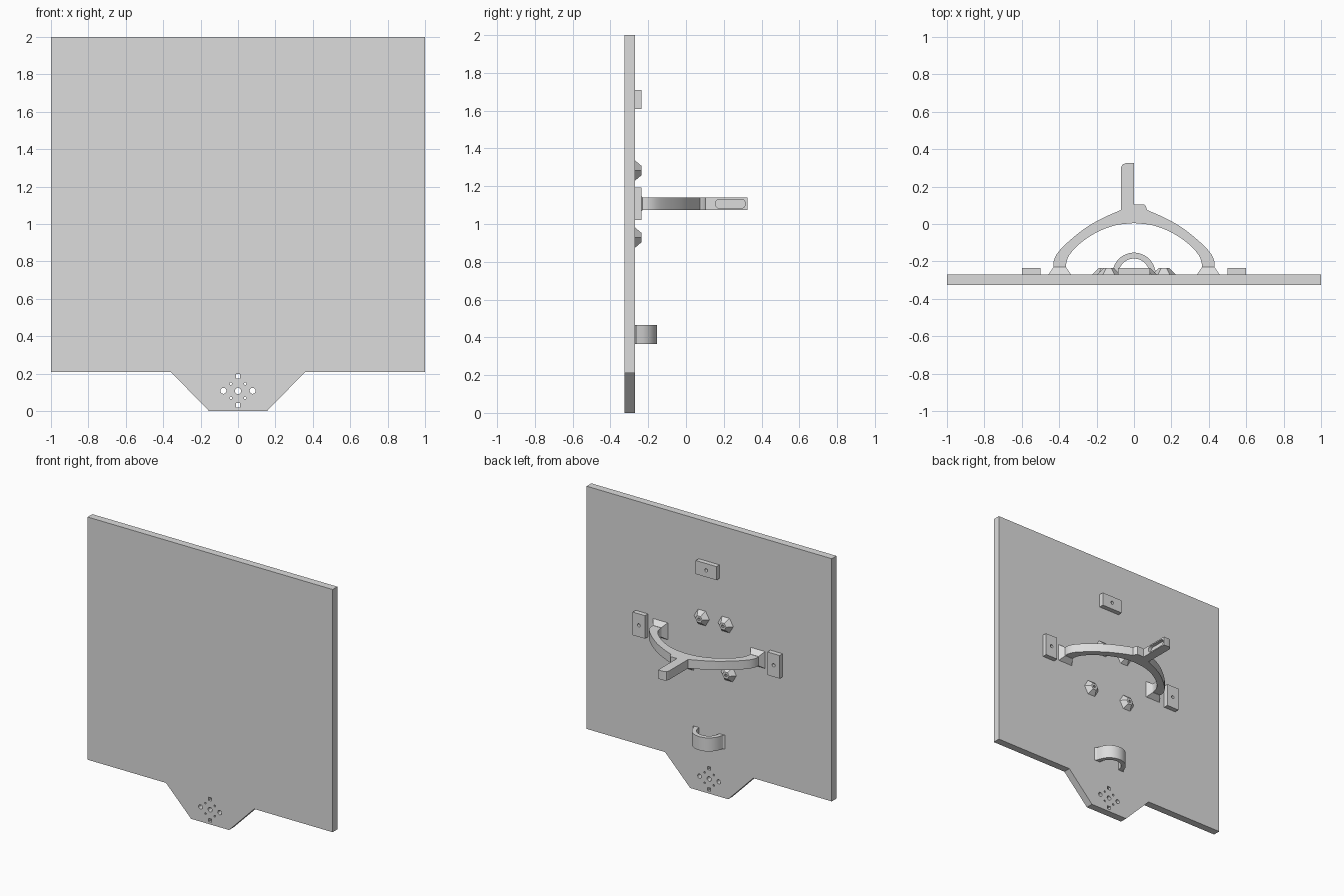
import bpy, bmesh, math
from mathutils import Vector

if "Cube" in bpy.data.objects:
    bpy.data.objects.remove(bpy.data.objects["Cube"], do_unlink=True)

grey = bpy.data.materials.new("light grey")
grey.use_nodes = True
GREY = (0.72, 0.72, 0.72, 1)
grey.diffuse_color = GREY
grey.node_tree.nodes["Principled BSDF"].inputs["Base Color"].default_value = GREY

FRONT, BACK = -0.325, -0.27      # plate faces
PAD = -0.235                     # height of the pads and bosses
ARM_Z = 1.107


def add_prism(bm, pts, axis, lo, hi, scale=1.0, centre=(0, 0)):
    """Extrude a 2D outline along an axis; scale tapers the far end."""
    def place(p, h, s):
        u = centre[0] + (p[0] - centre[0]) * s
        v = centre[1] + (p[1] - centre[1]) * s
        return {"x": (h, u, v), "y": (u, h, v), "z": (u, v, h)}[axis]
    a = [bm.verts.new(place(p, lo, 1)) for p in pts]
    b = [bm.verts.new(place(p, hi, scale)) for p in pts]
    n = len(pts)
    faces = [bm.faces.new(a), bm.faces.new(b)]
    faces += [bm.faces.new((a[i], a[(i + 1) % n], b[(i + 1) % n], b[i])) for i in range(n)]
    bmesh.ops.recalc_face_normals(bm, faces=faces)


def finish(name, bm, smooth=False):
    mesh = bpy.data.meshes.new(name)
    bm.to_mesh(mesh)
    bm.free()
    mesh.materials.append(grey)
    ob = bpy.data.objects.new(name, mesh)
    bpy.context.collection.objects.link(ob)
    if smooth:
        shade(ob)
    return ob


def shade(ob):
    bpy.ops.object.select_all(action="DESELECT")
    ob.select_set(True)
    bpy.context.view_layer.objects.active = ob
    bpy.ops.object.shade_smooth_by_angle(angle=math.radians(32))


def prism(name, pts, axis, lo, hi, smooth=False, **kw):
    bm = bmesh.new()
    add_prism(bm, pts, axis, lo, hi, **kw)
    return finish(name, bm, smooth)


def cut(ob, bm):
    """Subtract the solids in bm from ob."""
    cutter = finish("cutter", bm)
    cutter.hide_render = True
    mod = ob.modifiers.new("cut", "BOOLEAN")
    mod.operation, mod.solver, mod.object = "DIFFERENCE", "EXACT", cutter
    dg = bpy.context.evaluated_depsgraph_get()
    mesh = bpy.data.meshes.new_from_object(ob.evaluated_get(dg))
    ob.modifiers.clear()
    ob.data = mesh
    bpy.data.objects.remove(cutter, do_unlink=True)


def ring(cx, cy, r, n=16, turn=0.0):
    return [(cx + r * math.cos(turn + math.tau * i / n),
             cy + r * math.sin(turn + math.tau * i / n)) for i in range(n)]


def rect(cx, cy, w, h):
    return [(cx - w / 2, cy - h / 2), (cx + w / 2, cy - h / 2),
            (cx + w / 2, cy + h / 2), (cx - w / 2, cy + h / 2)]


def curve(pts, steps=5):
    """Smooth curve through the points."""
    p = [Vector(q) for q in pts]
    p = [2 * p[0] - p[1]] + p + [2 * p[-1] - p[-2]]
    out = []
    for i in range(1, len(p) - 2):
        a, b, c, d = p[i - 1:i + 3]
        for k in range(steps):
            t = k / steps
            q = 0.5 * (2 * b + (c - a) * t + (2 * a - 5 * b + 4 * c - d) * t * t
                       + (3 * b - a - 3 * c + d) * t ** 3)
            out.append(tuple(q))
    return out + [tuple(p[-2])]


def flip(pts):
    return [(-x, y) for x, y in reversed(pts)]


# Main plate with the tapered tab at the bottom
half = [(0.155, 0), (0.36, 0.21), (1, 0.21), (1, 2)]
plate = prism("plate", half + flip(half), "y", FRONT, BACK)

# Holes through the tab: a cross of large ones, small ones between
bm = bmesh.new()
TAB_Z = 0.108
holes = [ring(0, TAB_Z, 0.017)]
for s in (-1, 1):
    holes.append(ring(s * 0.078, TAB_Z, 0.016))
    holes.append(rect(0, TAB_Z + s * 0.078, 0.024, 0.024))
    for t in (-1, 1):
        holes.append(ring(s * 0.038, TAB_Z + t * 0.038, 0.007, 8))
for h in holes:
    add_prism(bm, h, "y", FRONT - 0.05, BACK + 0.05)
cut(plate, bm)

# Three pads with screw holes around the circle
for name, x, z, w, h in (("left_pad", 0.55, ARM_Z, 0.1, 0.17),
                         ("right_pad", -0.55, ARM_Z, 0.1, 0.17),
                         ("top_pad", 0, 1.66, 0.17, 0.1)):
    pad = prism(name, rect(x, z, w, h), "y", BACK, PAD)
    bm = bmesh.new()
    add_prism(bm, ring(x, z, 0.012), "y", BACK + 0.003, PAD + 0.05)
    cut(pad, bm)

# Four tapered six-sided bosses
for i, (x, z) in enumerate(((0.06, 1.283), (-0.135, 1.283), (0.16, 0.928), (-0.16, 0.928))):
    boss = prism(f"boss_{i + 1}", ring(x, z, 0.062, 6), "y", BACK, PAD,
                 scale=0.45, centre=(x, z))
    bm = bmesh.new()
    add_prism(bm, ring(x, z, 0.01, 10), "y", PAD - 0.02, PAD + 0.05)
    cut(boss, bm)

# Arched handle with its post
outer = curve([(0.455, BACK), (0.432, -0.245), (0.43, -0.2), (0.405, -0.15),
               (0.34, -0.085), (0.25, -0.015), (0.16, 0.035), (0.07, 0.075)])
inner = curve([(0, 0.005), (0.1, -0.007), (0.2, -0.045), (0.29, -0.105),
               (0.345, -0.165), (0.362, -0.21), (0.36, -0.245), (0.35, BACK)])
post = [(0.062, 0.098), (0.055, 0.105), (0, 0.105), (0, 0.325), (-0.045, 0.325),
        (-0.062, 0.318), (-0.07, 0.3)]
handle = prism("handle", outer + post + flip(outer) + flip(inner)[:-1] + inner,
               "z", 1.075, 1.14)
bm = bmesh.new()
slot = [(y + math.copysign(0.056, y - 0.235) if abs(y - 0.235) > 1e-6 else y, z)
        for y, z in ring(0.235, ARM_Z, 0.024, 20, 0.01)]
add_prism(bm, slot, "x", -0.025, 0.03)
cut(handle, bm)
shade(handle)

# Flared feet of the handle
for name, s in (("left_foot", 1), ("right_foot", -1)):
    x = s * 0.397
    prism(name, rect(x, ARM_Z, 0.12, 0.125), "y", BACK, -0.23,
          scale=0.55, centre=(x, ARM_Z))

# Half-round clip below the circle
arc = [(math.cos(a), math.sin(a)) for a in (math.pi * k / 24 for k in range(2, 23))]
Y0 = -0.268
out_arc = [(0.13, BACK), (0.118, -0.26)] + [(0.115 * c, Y0 + 0.115 * s) for c, s in arc]
out_arc += [(-0.118, -0.26), (-0.13, BACK)]
in_arc = [(-0.085, BACK)] + [(-0.083 * c, Y0 + 0.083 * s) for c, s in arc] + [(0.085, BACK)]
prism("clip", out_arc + in_arc, "z", 0.365, 0.465, smooth=True)
